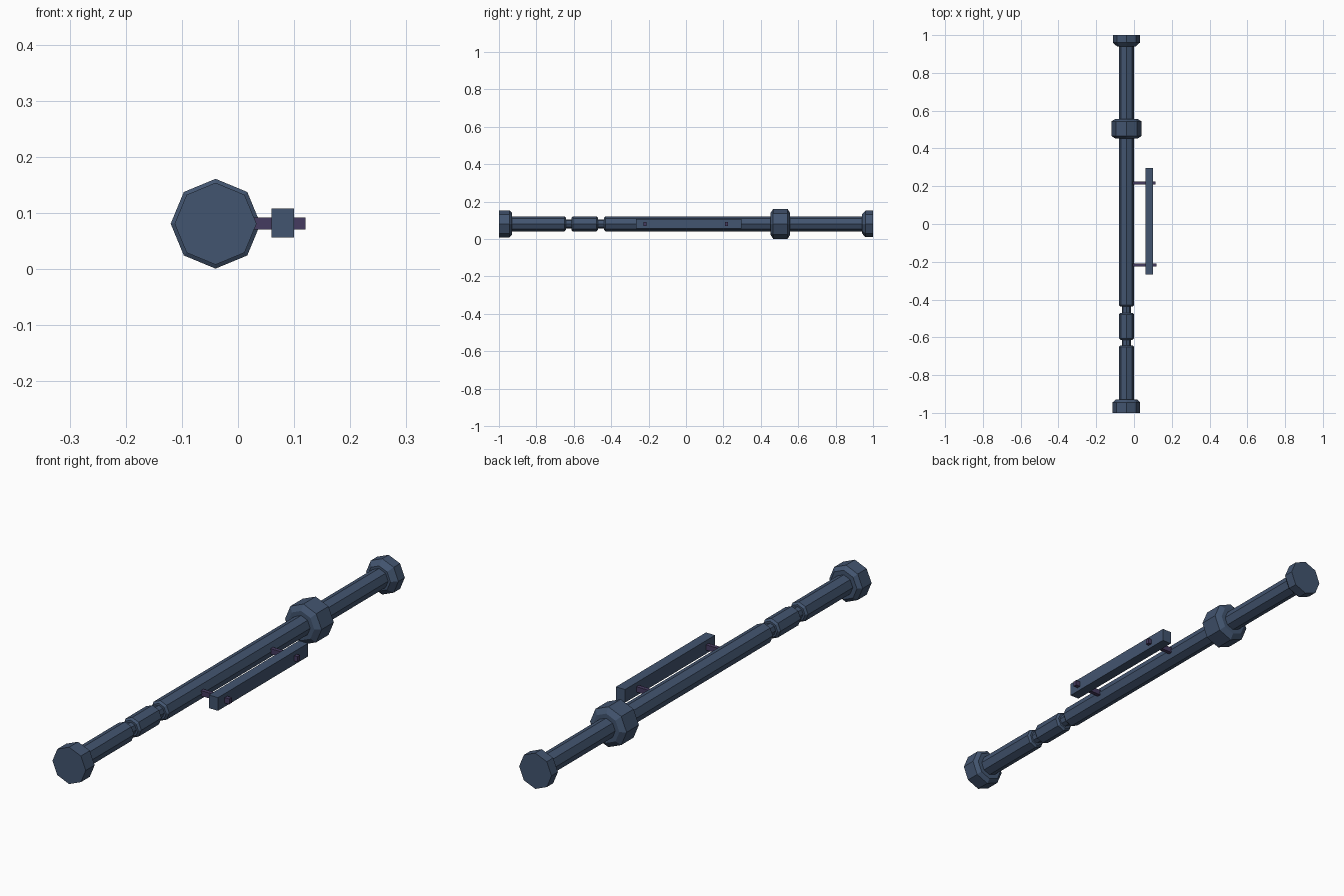
import bpy
import bmesh
from math import cos, sin, pi

old = bpy.data.objects.get("Cube")
if old:
    bpy.data.objects.remove(old)

AXIS_X, AXIS_Z, SIDES = -0.04, 0.081, 8


def make_material(name, color):
    mat = bpy.data.materials.new(name)
    mat.use_nodes = True
    mat.diffuse_color = color
    mat.node_tree.nodes["Principled BSDF"].inputs["Base Color"].default_value = color
    return mat


blue_steel = make_material("blue steel", (0.055, 0.09, 0.16, 1))
dark_purple = make_material("dark purple", (0.06, 0.043, 0.115, 1))


def finish(bm, name, mat):
    bmesh.ops.recalc_face_normals(bm, faces=bm.faces)
    mesh = bpy.data.meshes.new(name)
    bm.to_mesh(mesh)
    bm.free()
    mesh.materials.append(mat)
    obj = bpy.data.objects.new(name, mesh)
    bpy.context.collection.objects.link(obj)
    return obj


def turned(name, profile, mat):
    """Octagonal solid along y from (y, radius) pairs."""
    bm = bmesh.new()
    rings = []
    for y, r in profile:
        angles = [2 * pi * i / SIDES for i in range(SIDES)]
        rings.append([bm.verts.new((AXIS_X + r * sin(a), y, AXIS_Z + r * cos(a)))
                      for a in angles])
    for a, b in zip(rings, rings[1:]):
        for i in range(SIDES):
            j = (i + 1) % SIDES
            bm.faces.new((a[i], a[j], b[j], b[i]))
    bm.faces.new(rings[0])
    bm.faces.new(rings[-1])
    return finish(bm, name, mat)


def box(name, low, high, mat):
    bm = bmesh.new()
    bmesh.ops.create_cube(bm, size=1)
    for v in bm.verts:
        v.co = [(a + b) / 2 + c * (b - a) for a, b, c in zip(low, high, v.co)]
    return finish(bm, name, mat)


# Shaft with two grooves in the grip
R, NECK = 0.04, 0.024
shaft = [(-0.94, R)]
for start, end in ((-0.65, -0.605), (-0.478, -0.43)):
    shaft += [(start, R), (start + 0.008, 0.032), (start + 0.008, NECK),
              (end - 0.008, NECK), (end - 0.008, 0.032), (end, R)]
shaft.append((0.95, R))
turned("shaft", shaft, blue_steel)

# End caps and collar
turned("front_cap", [(-1, 0.073), (-0.944, 0.073), (-0.93, 0.058)], blue_steel)
turned("back_cap", [(0.94, 0.05), (0.96, 0.071), (1, 0.071)], blue_steel)
turned("collar", [(0.452, 0.058), (0.466, 0.08), (0.543, 0.08), (0.557, 0.058)],
       blue_steel)

# Side handle carried on two pegs
box("side_bar", (0.06, -0.268, 0.056), (0.1, 0.296, 0.108), blue_steel)
for name, y, reach in (("front_peg", -0.218, 0.12), ("back_peg", 0.217, 0.114)):
    box(name, (-0.03, y - 0.008, 0.071), (reach, y + 0.008, 0.092), dark_purple)
